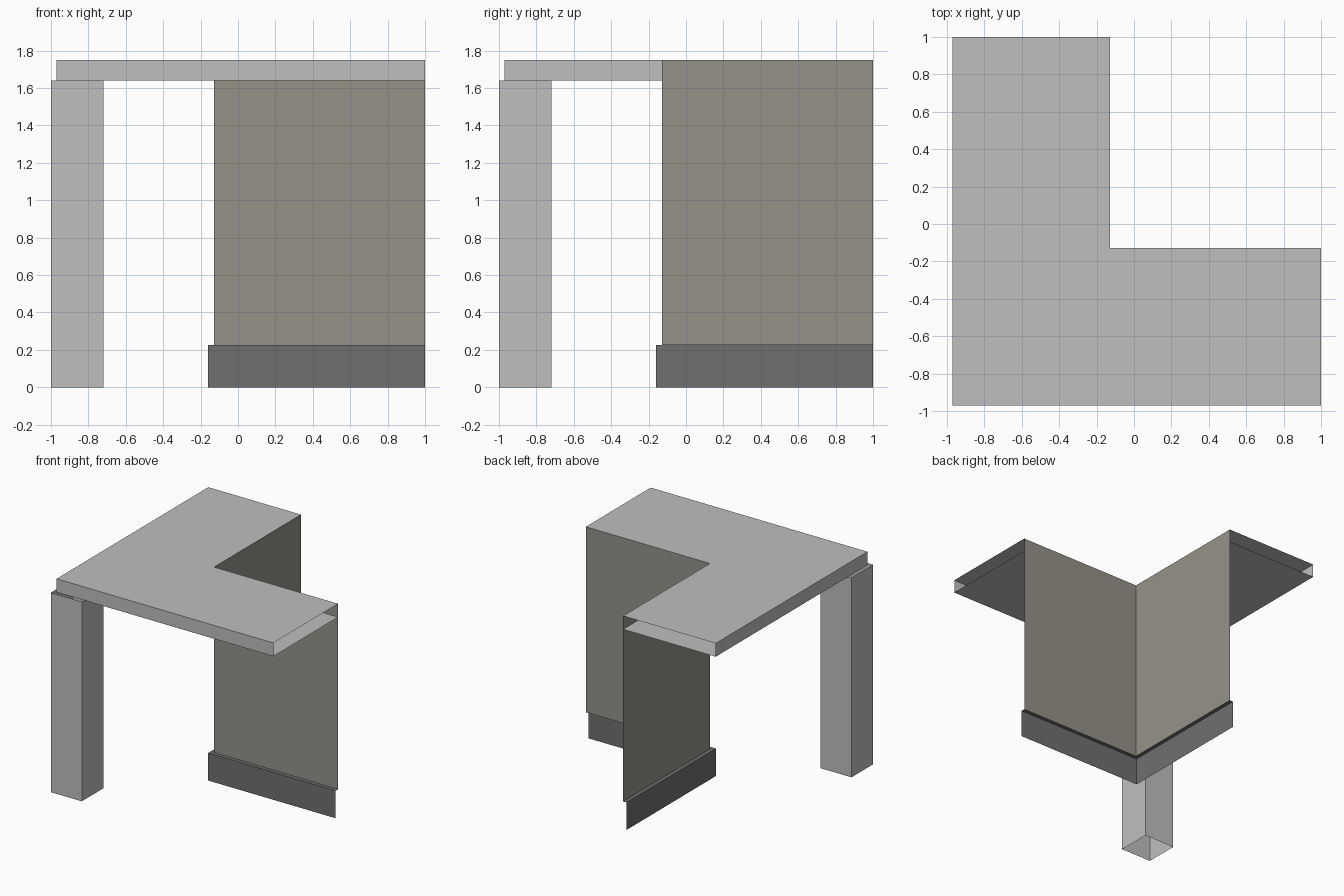
import bpy
import bmesh

cube = bpy.data.objects.get("Cube")
if cube:
    bpy.data.objects.remove(cube, do_unlink=True)

WALL, PLINTH, EAVE, END = -0.128, -0.16, -0.97, 1.0
PLINTH_TOP, ROOF_BASE, ROOF_TOP = 0.226, 1.64, 1.75


def material(name, rgb):
    mat = bpy.data.materials.new(name)
    mat.use_nodes = True
    colour = (*rgb, 1.0)
    mat.diffuse_color = colour
    mat.node_tree.nodes["Principled BSDF"].inputs["Base Color"].default_value = colour
    return mat


def finish(name, bm, mat):
    # Merge flat neighbours so mitred corners become single faces
    bmesh.ops.dissolve_limit(bm, angle_limit=0.01, verts=bm.verts[:], edges=bm.edges[:])
    mesh = bpy.data.meshes.new(name)
    bm.to_mesh(mesh)
    bm.free()
    mesh.materials.append(mat)
    obj = bpy.data.objects.new(name, mesh)
    bpy.context.collection.objects.link(obj)
    return obj


def corner_sweep(name, profile, mat):
    """Sweep an open (offset, height) profile round the L-shaped corner."""
    bm = bmesh.new()
    rows = [[bm.verts.new(p) for p in ((d, END, z), (d, d, z), (END, d, z))]
            for d, z in profile]
    for low, high in zip(rows, rows[1:]):
        for i in range(2):
            bm.faces.new((low[i], low[i + 1], high[i + 1], high[i]))
    return finish(name, bm, mat)


def open_post(name, lo, hi, height, mat):
    """Square hollow post without caps."""
    bm = bmesh.new()
    ring = [(lo, lo), (hi, lo), (hi, hi), (lo, hi)]
    bottom = [bm.verts.new((x, y, 0)) for x, y in ring]
    top = [bm.verts.new((x, y, height)) for x, y in ring]
    for i in range(4):
        j = (i + 1) % 4
        bm.faces.new((bottom[i], bottom[j], top[j], top[i]))
    return finish(name, bm, mat)


light_grey = material("light grey", (0.52, 0.52, 0.52))
stone_beige = material("stone beige", (0.305, 0.287, 0.25))
dark_grey = material("dark grey", (0.162, 0.162, 0.162))

# Porch roof: underside, fascia and top, open at its ends
corner_sweep("porch_roof", [(WALL, ROOF_BASE), (EAVE, ROOF_BASE),
                            (EAVE, ROOF_TOP), (WALL, ROOF_TOP)], light_grey)
# House wall behind the porch
corner_sweep("corner_wall", [(WALL, PLINTH_TOP), (WALL, ROOF_TOP)], stone_beige)
# Plinth with a narrow ledge
corner_sweep("plinth", [(PLINTH, 0), (PLINTH, PLINTH_TOP),
                        (WALL, PLINTH_TOP)], dark_grey)
# Corner post
open_post("corner_post", -1.0, -0.72, ROOF_BASE, light_grey)
